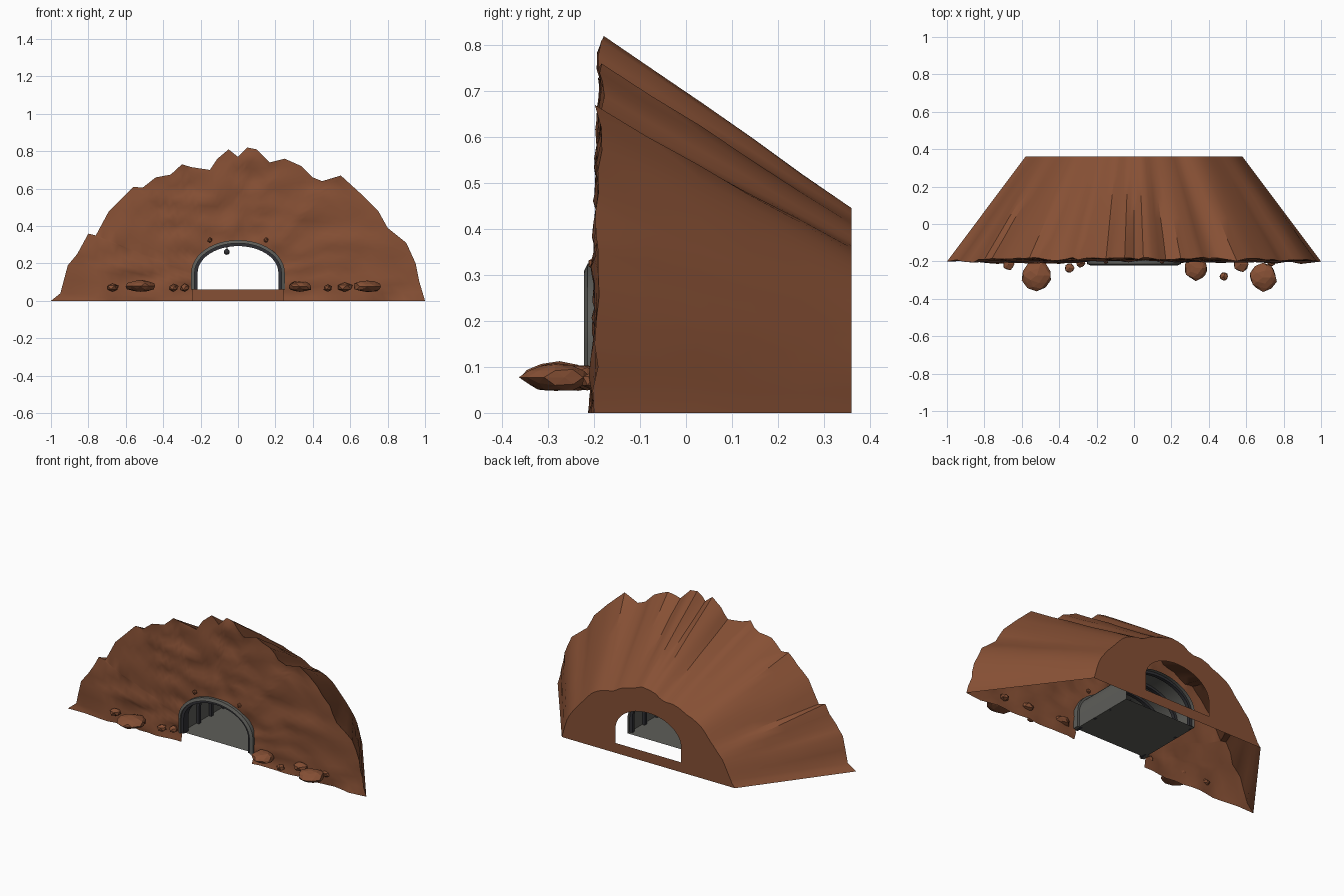
import bpy, bmesh, math, random
from mathutils import Vector, noise

if "Cube" in bpy.data.objects:
    bpy.data.objects.remove(bpy.data.objects["Cube"])

random.seed(4)

def material(name, rgb):
    m = bpy.data.materials.new(name)
    m.diffuse_color = (*rgb, 1)
    m.use_nodes = True
    m.node_tree.nodes["Principled BSDF"].inputs["Base Color"].default_value = m.diffuse_color
    return m

EARTH = material("earth", (0.24, 0.08, 0.035))
STONE = material("stone", (0.11, 0.11, 0.10))
DARK = material("dark_metal", (0.03, 0.03, 0.035))

def finish(name, bm, mat, angle=None):
    bmesh.ops.remove_doubles(bm, verts=bm.verts, dist=1e-5)
    bmesh.ops.recalc_face_normals(bm, faces=bm.faces)
    me = bpy.data.meshes.new(name)
    bm.to_mesh(me)
    bm.free()
    me.materials.append(mat)
    ob = bpy.data.objects.new(name, me)
    bpy.context.collection.objects.link(ob)
    if angle:
        bpy.ops.object.select_all(action='DESELECT')
        ob.select_set(True)
        bpy.context.view_layer.objects.active = ob
        bpy.ops.object.shade_smooth_by_angle(angle=math.radians(angle))
    return ob

def grid(bm, rows, closed=False):
    """Skin a list of equal-length point rows."""
    vs = [[bm.verts.new(p) for p in r] for r in rows]
    if closed:
        vs.append(vs[0])
    for a, b in zip(vs, vs[1:]):
        for i in range(len(a) - 1):
            bm.faces.new((a[i], a[i + 1], b[i + 1], b[i]))
    return vs

def arch(w, top, z0, n=24, spring=0.15):
    """Arch outline in x, z from left foot to right foot."""
    pts = [(-w, z0)]
    for i in range(n + 1):
        a = math.pi * (1 - i / n)
        pts.append((w * math.cos(a), spring + (top - spring) * math.sin(a)))
    return pts + [(w, z0)]

def along(path, t):
    """Point at fraction t of a path's length."""
    seg = [math.dist(a, b) for a, b in zip(path, path[1:])]
    d = t * sum(seg)
    for (a, b), s in zip(zip(path, path[1:]), seg):
        if d <= s + 1e-9:
            return tuple(p + (q - p) * min(d / s, 1) for p, q in zip(a, b))
        d -= s
    return path[-1]

# Jagged front skyline of the hill
SKY = [(-1, 0), (-.95, .04), (-.91, .19), (-.86, .25), (-.80, .36), (-.76, .35), (-.69, .48),
       (-.62, .55), (-.56, .61), (-.51, .605), (-.44, .66), (-.36, .675), (-.30, .73),
       (-.25, .715), (-.15, .70), (-.11, .76), (-.05, .81), (0, .77), (.05, .82), (.10, .81),
       (.17, .74), (.25, .76), (.34, .72), (.40, .66), (.45, .64), (.55, .67), (.66, .57),
       (.75, .48), (.80, .39), (.90, .31), (.95, .20), (.97, .10), (1, 0)]
sky = []
for a, b in zip(SKY, SKY[1:]):
    sky += [a, ((a[0] + b[0]) / 2, (a[1] + b[1]) / 2)]
sky.append(SKY[-1])
N = len(sky)
acc = [0]
for a, b in zip(sky, sky[1:]):
    acc.append(acc[-1] + math.dist(a, b))
frac = [d / acc[-1] for d in acc]

def front_y(x, z):
    n = noise.noise(Vector((x * 6, 3.1, z * 14))) + .5 * noise.noise(Vector((x * 15, 7.7, z * 26)))
    return -.203 + .025 * z + .016 * n

# Hill front wall, rough, with the tunnel mouth left open
mouth = [along(arch(.24, .315, 0), t) for t in frac]
R = 14
rows = []
for r in range(R + 1):
    k = r / R
    row = []
    for m, s in zip(mouth, sky):
        x, z = m[0] + (s[0] - m[0]) * k, m[1] + (s[1] - m[1]) * k
        row.append((x, front_y(x, z), z))
    rows.append(row)
bm = bmesh.new()
grid(bm, rows)
finish("hill_front", bm, EARTH, 35)

# Hill flanks sweep back to a smaller, smoother outline
back = []
for i, (x, z) in enumerate(sky):
    near = sky[max(0, i - 2):i + 3]
    mx = sum(p[0] for p in near) / len(near)
    mz = sum(p[1] for p in near) / len(near)
    if i in (0, N - 1):
        mx, mz = x, 0
    back.append((.58 * mx, .36, .555 * mz))
rows = []
for r in range(6):
    t = r / 5
    row = []
    for p, q in zip([(x, front_y(x, z), z) for x, z in sky], back):
        v = Vector(p).lerp(Vector(q), t)
        if 0 < r < 5 and v.z > .01:
            v *= 1 + .012 * noise.noise(v * 7)
            v.y = p[1] + (q[1] - p[1]) * t
        row.append(v)
    rows.append(row)
bm = bmesh.new()
grid(bm, rows)
finish("hill_flanks", bm, EARTH, 30)

# Hill back wall with exit and sill
hole = [along(arch(.22, .30, 0), t) for t in frac]
bm = bmesh.new()
grid(bm, [[(x, .36, z) for x, z in hole], back])
grid(bm, [[(-.22, .36, 0), (.22, .36, 0)], [(-.22, .36, .06), (.22, .36, .06)]])
finish("hill_back", bm, EARTH)

# Tunnel lining and floor
lining = arch(.238, .313, .06)
bm = bmesh.new()
grid(bm, [[(x, y, z) for x, z in lining] for y in (-.195, .22)])
grid(bm, [[(-.238, y, .06), (.238, y, .06)] for y in (-.195, .22)])
finish("tunnel_lining", bm, STONE, 40)

# Arch rings: mouth frame and inner ribs
def arch_ring(name, outer, inner, y0, y1, mat, bevel=0.0):
    o, i = arch(*outer, .06), arch(*inner, .06)
    rows = [[(x, y0 + (bevel if c else 0), z) for x, z in p] for p, c in ((i, 0), (o, 1))]
    rows += [[(x, y1, z) for x, z in p] for p in (o, i)]
    bm = bmesh.new()
    vs = grid(bm, rows, closed=True)
    for e in (0, -1):
        bm.faces.new([r[e] for r in vs[:4]])
    finish(name, bm, mat, 40)

arch_ring("mouth_frame", (.25, .325), (.232, .308), -.222, -.17, STONE, .008)
arch_ring("mouth_frame_inner", (.234, .311), (.216, .293), -.212, -.165, DARK)
for k in range(3):
    y = -.06 + .12 * k
    arch_ring(f"tunnel_rib_{k + 1}", (.237, .312), (.220, .297), y, y + .02, DARK)

# Hanging lamp
bm = bmesh.new()
bmesh.ops.create_icosphere(bm, subdivisions=2, radius=.016)
bmesh.ops.translate(bm, verts=bm.verts, vec=(-.06, -.1, .262))
cord = bmesh.ops.create_cone(bm, segments=6, radius1=.003, radius2=.003, depth=.035)["verts"]
bmesh.ops.translate(bm, verts=cord, vec=(-.06, -.1, .29))
finish("tunnel_lamp", bm, DARK, 40)

# Loose rocks along the foot of the front wall: x, y, radius
ROCKS = [(-.67, -.215, .036), (-.52, -.275, .083), (-.345, -.235, .03), (-.285, -.21, .027),
         (.33, -.235, .068), (.48, -.28, .027), (.57, -.215, .047), (.69, -.285, .076),
         (.735, -.2, .03)]
for k, (x, y, r) in enumerate(ROCKS):
    bm = bmesh.new()
    bmesh.ops.create_icosphere(bm, subdivisions=2 if r > .06 else 1, radius=1)
    h = .017 + .2 * r
    for v in bm.verts:
        v.co *= random.uniform(.86, 1.04)
        v.co = Vector((x + v.co.x * r, y + v.co.y * r, max(.048, .05 + h * .85 + v.co.z * h)))
    finish(f"rock_{k + 1}", bm, EARTH)

# Small stones lodged above the mouth
for k, x in enumerate((-.15, .15)):
    bm = bmesh.new()
    bmesh.ops.create_icosphere(bm, subdivisions=1, radius=.014)
    bmesh.ops.translate(bm, verts=bm.verts, vec=(x, -.2, .325))
    finish(f"lodged_stone_{k + 1}", bm, EARTH)
